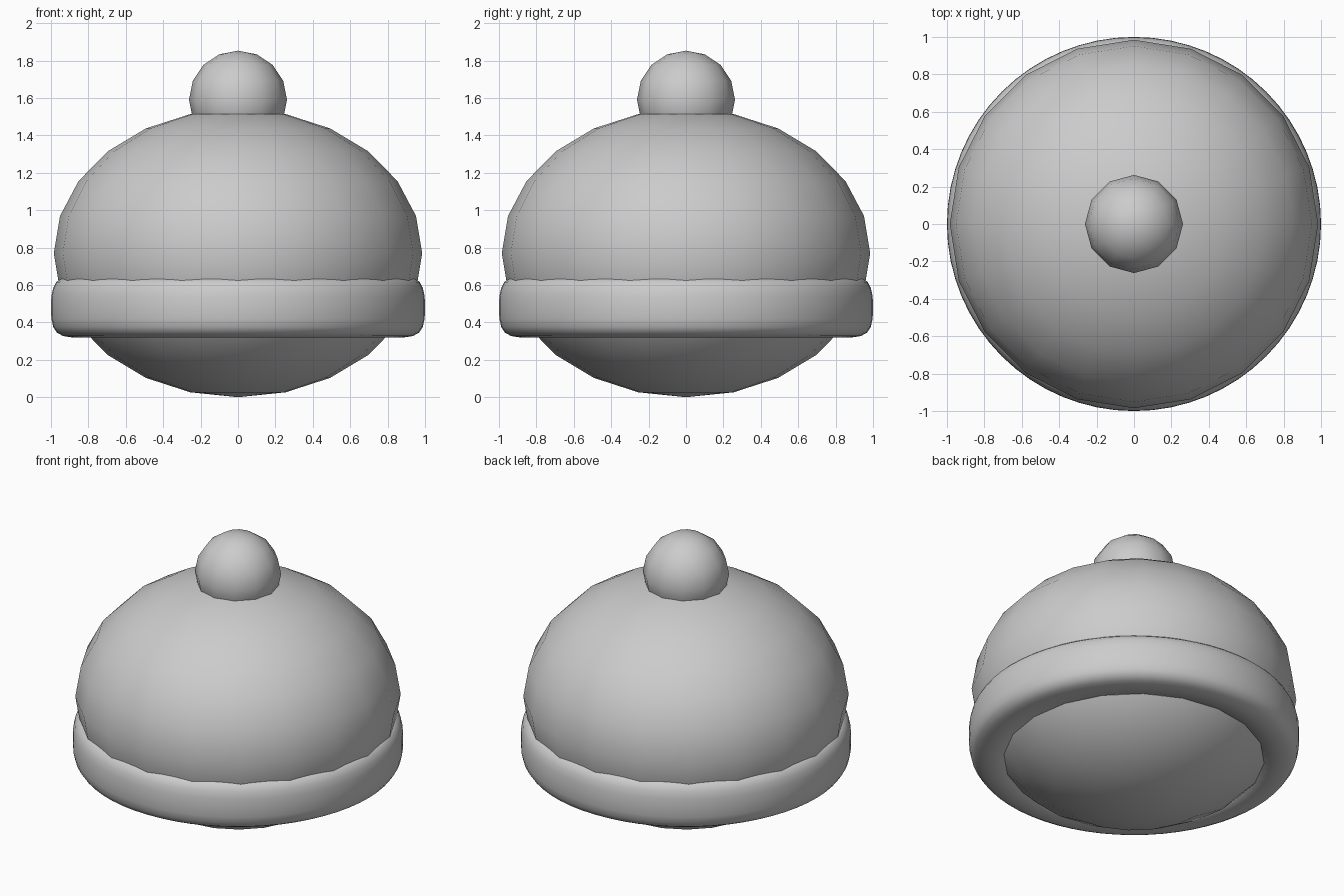
import bpy, bmesh, math

if "Cube" in bpy.data.objects:
    bpy.data.objects.remove(bpy.data.objects["Cube"])


def finish(name, bm):
    bmesh.ops.recalc_face_normals(bm, faces=bm.faces)
    mesh = bpy.data.meshes.new(name)
    bm.to_mesh(mesh)
    bm.free()
    for p in mesh.polygons:
        p.use_smooth = True
    obj = bpy.data.objects.new(name, mesh)
    bpy.context.collection.objects.link(obj)
    return obj


def ball(name, segments, rings, radius, height, z):
    bm = bmesh.new()
    bmesh.ops.create_uvsphere(bm, u_segments=segments, v_segments=rings, radius=1)
    for v in bm.verts:
        v.co = (v.co.x * radius, v.co.y * radius, v.co.z * height + z)
    return finish(name, bm)


def lathe(name, profile, segments):
    bm = bmesh.new()
    rings = []
    for i in range(segments):
        a = 2 * math.pi * i / segments
        rings.append([bm.verts.new((r * math.cos(a), r * math.sin(a), z)) for r, z in profile])
    n = len(profile)
    for i in range(segments):
        a, b = rings[i], rings[(i + 1) % segments]
        for j in range(n):
            k = (j + 1) % n
            bm.faces.new((a[j], b[j], b[k], a[k]))
    return finish(name, bm)


# Squashed cap body and round bobble on top
ball("cap_body", 20, 12, 0.985, 0.77, 0.77)
ball("bobble", 12, 8, 0.262, 0.262, 1.591)

# Rounded brim band with a flat underside, its inner wall buried in the body
lathe("brim_band", [
    (0.74, 0.32), (0.89, 0.32), (0.935, 0.327), (0.968, 0.345), (0.988, 0.375),
    (0.998, 0.42), (1.0, 0.48), (0.998, 0.54), (0.988, 0.585), (0.972, 0.615),
    (0.95, 0.632), (0.91, 0.642), (0.74, 0.642),
], 64)
